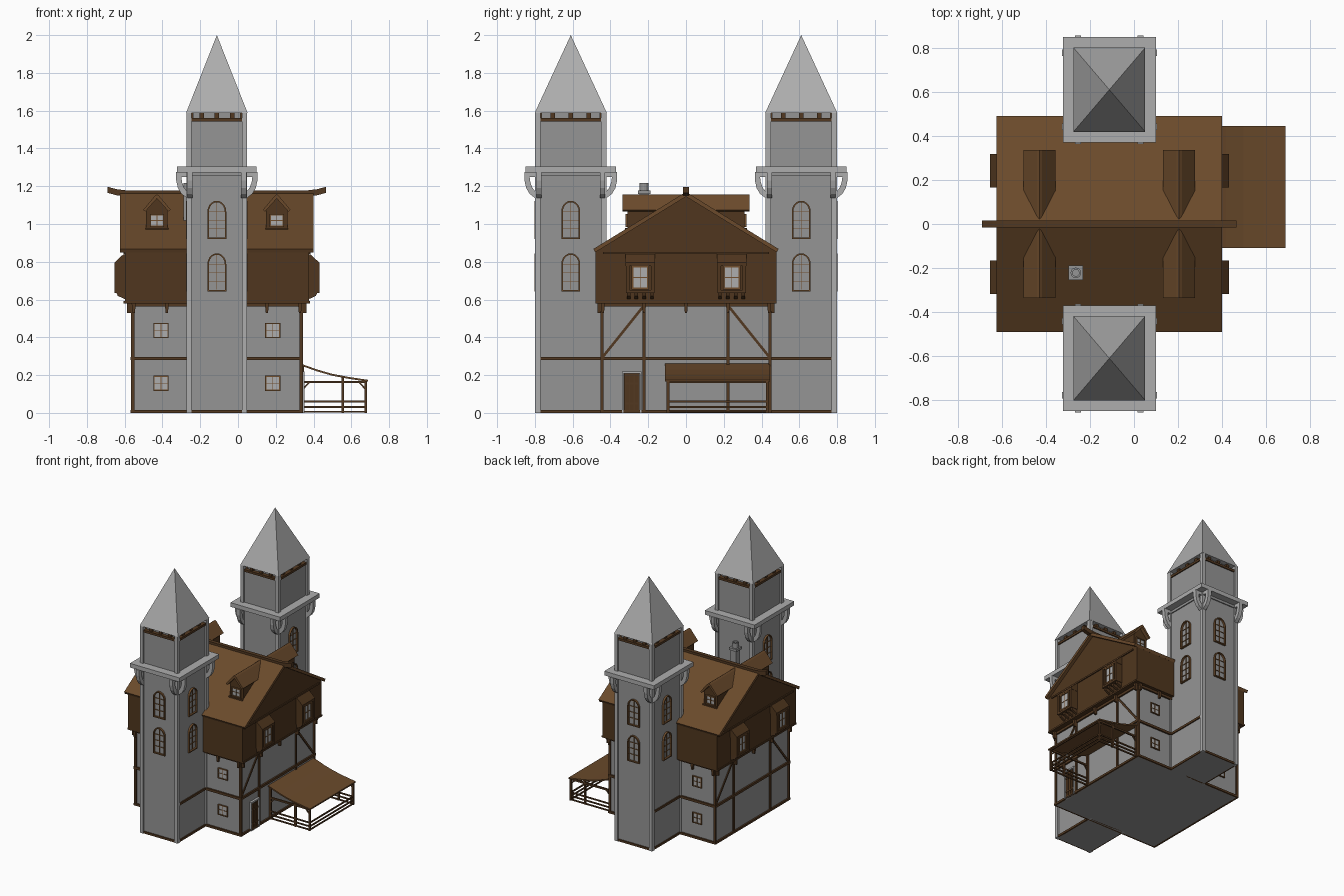
import bpy, bmesh, math
from mathutils import Vector, Matrix

if "Cube" in bpy.data.objects:
    bpy.data.objects.remove(bpy.data.objects["Cube"])

CX = -0.112                     # house centre; everything below is relative to it


def material(name, *rgb):
    m = bpy.data.materials.new(name)
    m.diffuse_color = (*rgb, 1)
    m.use_nodes = True
    m.node_tree.nodes["Principled BSDF"].inputs["Base Color"].default_value = m.diffuse_color
    return m


roofing = material("roof_wood", .145, .068, .024)
wood = material("wall_wood", .08, .037, .013)
trim = material("frame_wood", .17, .08, .028)
dark = material("dark_wood", .085, .04, .015)
stone = material("stone", .3, .3, .3)
slate = material("light_stone", .42, .42, .42)
I = Matrix()
parts = {}


def get(name, mat):
    if name not in parts:
        parts[name] = (bmesh.new(), mat)
    return parts[name][0]


def prism(name, pts, d0, d1, M=I, mat=stone):
    """Extrude a (u, v) outline from depth d0 to d1 along n in frame M."""
    bm = get(name, mat)
    a = [bm.verts.new(M @ Vector((u, v, d0))) for u, v in pts]
    b = [bm.verts.new(M @ Vector((u, v, d1))) for u, v in pts]
    n = len(pts)
    bm.faces.new(a[::-1])
    bm.faces.new(b)
    for i in range(n):
        j = (i + 1) % n
        bm.faces.new((a[i], a[j], b[j], b[i]))


def box(name, u, v, n, M=I, mat=stone):
    prism(name, [(u[0], v[0]), (u[1], v[0]), (u[1], v[1]), (u[0], v[1])], n[0], n[1], M, mat)


def ring(name, outer, inner, d0, d1, M, mat):
    """Closed frame between two outlines of equal length."""
    bm = get(name, mat)
    L = [[bm.verts.new(M @ Vector((u, v, d))) for u, v in p]
         for p, d in ((outer, d0), (outer, d1), (inner, d1), (inner, d0))]
    n = len(outer)
    for k in range(4):
        for i in range(n):
            A, B, j = L[k], L[(k + 1) % 4], (i + 1) % n
            bm.faces.new((A[i], A[j], B[j], B[i]))


def beam(name, p, q, w, n, M, mat):
    """Straight bar of width w between two points in a face."""
    p, q = Vector(p), Vector(q)
    s = (q - p).normalized() * w / 2
    s = Vector((-s.y, s.x))
    prism(name, [tuple(p - s), tuple(q - s), tuple(q + s), tuple(p + s)], n[0], n[1], M, mat)


def face(ox, oy, nx, ny):
    """Frame on a vertical wall: u to the right, v up, n outward."""
    n, z = Vector((nx, ny, 0)), Vector((0, 0, 1))
    u = z.cross(n)
    return Matrix(((u.x, z.x, n.x, ox), (u.y, z.y, n.y, oy), (0, 1, 0, 0), (0, 0, 0, 1)))


def rect(u, v, w, h):
    return [(u - w, v - h), (u + w, v - h), (u + w, v + h), (u - w, v + h)]


def window(name, u, v, w, h, M, t=0.006):
    ring(name, rect(u, v, w, h), rect(u, v, w - t, h - t), -0.005, 0.01, M, trim)
    beam(name, (u, v - h + t), (u, v + h - t), 0.004, (0, 0.007), M, trim)
    beam(name, (u - w + t, v), (u + w - t, v), 0.004, (0, 0.006), M, trim)
    box(name + "_panes", (u - w + t, u + w - t), (v - h + t, v + h - t), (-0.004, 0.003), M, slate)


def arch(w, z0, zs, rise):
    return [(-w, z0), (w, z0)] + [(w * math.cos(a * math.pi / 10), zs + rise * math.sin(a * math.pi / 10))
                                  for a in range(11)]


# Stone body, overhanging timber storey and main roof
box("stone_body", (-.445, .445), (-.443, .443), (0, .58))
ends = face(0, 0, 1, 0)
prism("upper_storey", [(-.478, .58), (.478, .58), (.478, .865), (0, 1.148), (-.478, .865)], -.487, .487, ends, wood)
prism("main_roof", [(-.49, .868), (0, 1.17), (.49, .868), (.48, .85), (0, 1.145), (-.48, .85)],
      -.512, .512, ends, roofing)
top = [(-.578, 1.197), (-.53, 1.184), (-.48, 1.178), (.48, 1.178), (.53, 1.184), (.578, 1.197)]
prism("ridge_beam", top + [(u, v - .032) for u, v in reversed(top)], -.015, .015, face(0, 0, 0, -1), dark)

for s in (-1, 1):
    # Timber framing on the walls
    E = face(s * .445, 0, s, 0)
    F = face(0, s * .443, 0, s)
    for v, h in ((0.008, .016), (.288, .018), (.572, .02)):
        box("wall_beams", (-.455, .455), (v - h / 2, v + h / 2), (-.004, .012), E, dark)
        box("wall_beams", (-.457, .457), (v - h / 2, v + h / 2), (-.004, .012), F, dark)
    for k in (-1, 1):
        box("corner_posts", (k * .445 - .008, k * .445 + .008), (0, .58), (-.008, .01), E, dark)
        box("wall_posts", (k * .222 - .008, k * .222 + .008), (0, .58), (-.004, .008), E, dark)
        beam("wall_braces", (k * .225, .565), (k * .44, .297), .014, (-.004, .007), E, dark)
        # Small square windows beside the towers
        for v in (.157, .437):
            window("small_window", k * .296, v, .04, .04, F)
        # Pendants below the overhang
        for u in (.265, .44):
            prism("pendants", [(k * u - .011, .58), (k * u - .006, .53), (k * u + .006, .53), (k * u + .011, .58)],
                  .008, .026, F, dark)
    for u in (-.44, -.222, 0, .222, .44):
        prism("pendants", [(u - .011, .58), (u - .006, .53), (u + .006, .53), (u + .011, .58)], .01, .03, E, dark)

    # Gable trim
    G = face(s * .487, 0, s, 0)
    box("gable_trim", (-.44, .44), (.84, .852), (-.003, .008), G, dark)
    box("gable_trim", (-.478, .478), (.58, .592), (-.003, .006), G, dark)

    # Bay windows with sloped hoods and corbels
    for k in (-1, 1):
        c = k * .242
        side = Matrix.Translation((s * .487, c, 0)) @ face(0, 0, 0, -1) @ Matrix.Diagonal((s, 1, 1, 1))
        prism("bay_hood", [(-.01, .842), (.01, .838), (.056, .795), (.056, .778), (-.01, .778)], -.077, .077, side, wood)
        prism("bay_box", [(-.01, .785), (.044, .785), (.044, .65), (-.01, .635)], -.062, .062, side, wood)
        for m in (-1, 1):
            prism("bay_cheeks", [(0, .785), (.056, .785), (.056, .645), (0, .635)], m * .075, m * .058, side, wood)
        box("bay_sill", (-.005, .056), (.635, .65), (-.075, .075), side, dark)
        window("bay_window", s * c, .717, .046, .064, face(s * .532, 0, s, 0), .01)
        for m in (-.062, -.021, .021, .062):
            prism("bay_corbels", [(0, .638), (.045, .638), (.038, .62), (0, .602)], m - .009, m + .009, side, dark)

    # Dormers on both roof slopes
    for k in (-1, 1):
        D = face(k * .317, s * .31, 0, s)
        prism("dormer_body", [(-.057, .95), (.057, .95), (.057, 1.075), (0, 1.138), (-.057, 1.075)], -.27, 0, D, wood)
        prism("dormer_roof", [(-.073, 1.075), (-.012, 1.148), (0, 1.157), (.012, 1.148), (.073, 1.075),
                              (.062, 1.066), (0, 1.135), (-.062, 1.066)], -.3, .026, D, roofing)
        window("dormer_window", 0, 1.018, .038, .034, D, .007)
        box("dormer_trim", (-.06, .06), (.97, .98), (-.003, .014), D, dark)

# Two towers
for s in (-1, 1):
    ty = s * .61
    box("tower_core", (-.148, .148), (ty - .178, ty + .178), (0, 1.545))
    box("tower_head", (-.125, .125), (ty - .155, ty + .155), (1.545, 1.6))
    box("tower_platform", (-.211, .211), (ty - .24, ty + .24), (1.273, 1.305), I, slate)
    bm = get("tower_spire", slate)
    base = [bm.verts.new((x * .163, ty + y * .191, 1.588)) for x, y in ((-1, -1), (1, -1), (1, 1), (-1, 1))]
    tip = bm.verts.new((0, ty, 2.0))
    bm.faces.new(base[::-1])
    for i in range(4):
        bm.faces.new((base[i], base[(i + 1) % 4], tip))
    for kx in (-1, 1):
        for ky in (-1, 1):
            box("tower_pillars", sorted((kx * .134, kx * .16)),
                sorted((ty + ky * .16, ty + ky * .19)), (0, 1.59), I, slate)
    # Details on each of the four faces: half width along wall, wall offset
    for nx, ny, hw, off in ((0, -1, .134, .178), (0, 1, .134, .178), (1, 0, .16, .148), (-1, 0, .16, .148)):
        W = face(nx * off, ty + ny * off, nx, ny)
        box("tower_lintel", (-hw, hw), (1.255, 1.275), (-.003, .008), W)
        box("belfry_beam", (-hw, hw), (1.543, 1.56), (-.02, .008), W, dark)
        for u in (-.6, 0, .6):
            box("belfry_blocks", (u * hw - .012, u * hw + .012), (1.558, 1.59), (-.024, -.004), W, dark)
        box("tower_base_beam", (-hw, hw), (0, .016), (-.003, .008), W, dark)
        if nx:
            box("tower_band", (-hw, hw), (.28, .297), (-.003, .008), W, dark)
        # Curved brackets carrying the platform
        prof = [(0, 0), (.056, 0), (.055, -.045), (.046, -.085), (.028, -.115), (0, -.137),
                (0, -.1), (.014, -.082), (.024, -.055), (.028, -.025), (0, -.025)]
        for k in (-1, 1):
            B = W @ Matrix.Translation((k * (hw + .008), 0, .012)) @ Matrix(
                ((0, 0, 1, 0), (0, 1, 0, 1.275), (1, 0, 0, 0), (0, 0, 0, 1)))
            prism("tower_brackets", prof, -.014, .014, B, slate)
        # Arched windows
        if (nx, ny) != (0, -s):
            for z in (.642, .92):
                ring("arched_window", arch(.05, z, z + .145, .058), arch(.042, z + .008, z + .145, .05),
                     -.005, .014, W, trim)
                beam("arched_window", (0, z + .01), (0, z + .193), .004, (-.002, .006), W, trim)
                for h in (.055, .1, .145):
                    beam("arched_window", (-.042, z + h), (.042, z + h), .004, (-.002, .005), W, trim)

# Door on the right wall
R = face(.445, 0, 1, 0)
box("door", (-.328, -.246), (0, .208), (-.004, .008), R, dark)
ring("door_frame", rect(-.287, .11, .052, .11), rect(-.287, .104, .044, .104), -.004, .018, R, slate)
for u in (-.312, -.287, -.262):
    box("door_planks", (u - .009, u + .009), (.006, .2), (.004, .012), R, wood)
for v in (.05, .155):
    box("door_straps", (-.327, -.247), (v - .006, v + .006), (.008, .015), R, dark)

# Lean-to canopy with posts and rails
side = face(0, 0, 0, -1)
curve = [(.44, .262), (.53, .23), (.61, .207), (.7, .19), (.80, .175)]
prism("canopy_roof", curve + [(u, v - .01) for u, v in reversed(curve)], -.445, .11, side, roofing)
for y in (-.095, .43):
    for x, h in ((.455, .25), (.667, .19), (.788, .17)):
        box("canopy_posts", (x - .007, x + .007), (y - .007, y + .007), (0, h), I, dark)
    for z in (.006, .032, .06):
        box("canopy_rails", (.45, .79), (y - .004, y + .004), (z - .005, z + .005), I, dark)
    box("canopy_beams", (.45, .795), (y - .006, y + .006), (.157, .17), I, dark)
    for x, k in ((.788, -1), (.455, 1)):
        beam("canopy_braces", (x, .125), (x + k * .035, .162), .008, (-y - .004, -y + .004), side, dark)
for z in (.006, .032, .06, .163):
    box("canopy_rails", (.784, .792), (-.095, .43), (z - .005, z + .005), I, dark)

# Chimney
cx, cy = -.152, -.222
box("chimney", (cx - .024, cx + .024), (cy - .024, cy + .024), (1.0, 1.165))
box("chimney_cap", (cx - .033, cx + .033), (cy - .033, cy + .033), (1.16, 1.178))
circ = lambda r: [(cx + r * math.cos(a * math.pi / 8), cy + r * math.sin(a * math.pi / 8)) for a in range(16)]
ring("chimney_pot", circ(.024), circ(.015), 1.17, 1.217, I, stone)

for name, (bm, mat) in parts.items():
    bmesh.ops.recalc_face_normals(bm, faces=bm.faces)
    me = bpy.data.meshes.new(name)
    bm.to_mesh(me)
    bm.free()
    me.materials.append(mat)
    ob = bpy.data.objects.new(name, me)
    ob.location.x = CX
    bpy.context.collection.objects.link(ob)
